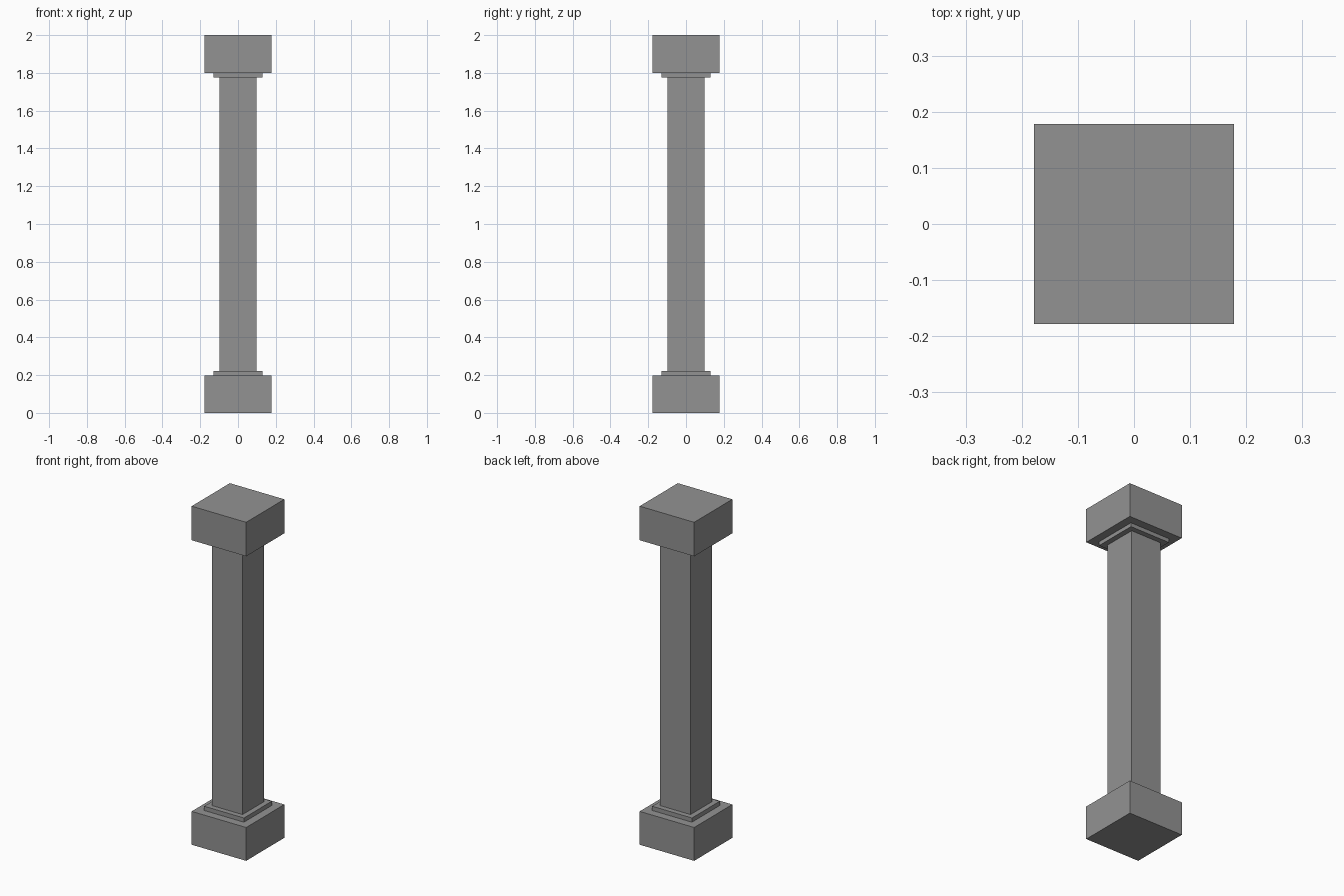
import bpy

if "Cube" in bpy.data.objects:
    bpy.data.objects.remove(bpy.data.objects["Cube"])

HEIGHT = 2.0

# Dark grey stone
stone = bpy.data.materials.new("dark_stone")
stone.diffuse_color = (0.29, 0.29, 0.29, 1)
stone.use_nodes = True
stone.node_tree.nodes["Principled BSDF"].inputs["Base Color"].default_value = stone.diffuse_color


def box(name, half, z0, z1):
    """Square block centred on the z axis between two heights."""
    bpy.ops.mesh.primitive_cube_add(size=1, location=(0, 0, (z0 + z1) / 2))
    ob = bpy.context.object
    ob.name = name
    ob.scale = (2 * half, 2 * half, z1 - z0)
    bpy.ops.object.transform_apply(location=False, rotation=False, scale=True)
    ob.data.materials.append(stone)
    return ob


# Plinth with a thin collar above it
box("base_block", 0.178, 0.0, 0.197)
box("base_collar", 0.13, 0.197, 0.222)

# Square shaft between the collars
box("shaft", 0.099, 0.222, 1.776)

# Capital with a thin collar below it
box("capital_collar", 0.13, 1.776, 1.801)
box("capital_block", 0.178, 1.799, HEIGHT)
